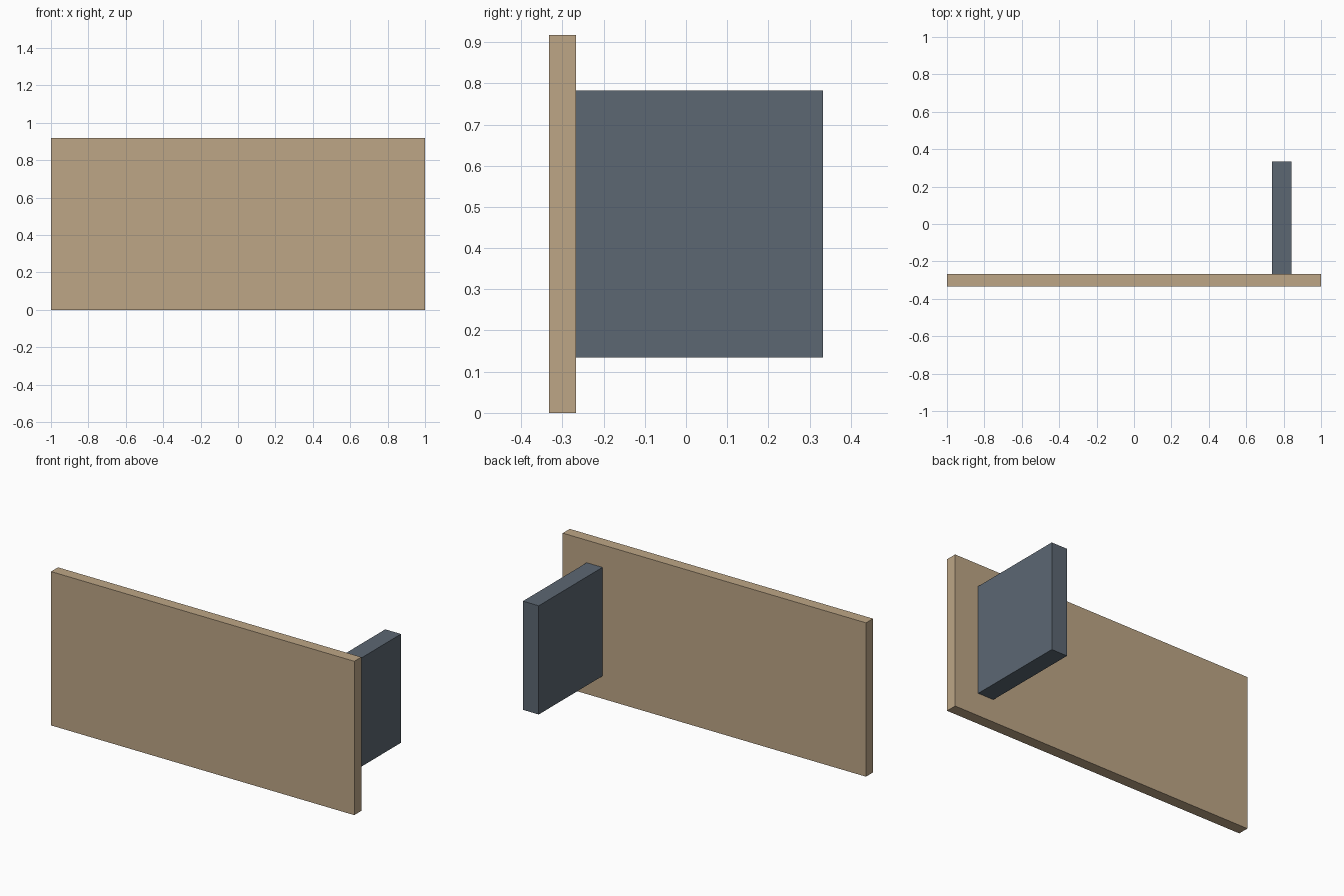
import bpy

if "Cube" in bpy.data.objects:
    bpy.data.objects.remove(bpy.data.objects["Cube"])


def material(name, color):
    mat = bpy.data.materials.new(name)
    mat.diffuse_color = (*color, 1.0)
    mat.use_nodes = True
    mat.node_tree.nodes["Principled BSDF"].inputs["Base Color"].default_value = mat.diffuse_color
    return mat


def box(name, low, high, mat):
    """Axis-aligned box between two opposite corners."""
    center = [(a + b) / 2 for a, b in zip(low, high)]
    size = [b - a for a, b in zip(low, high)]
    bpy.ops.mesh.primitive_cube_add(size=1, location=center)
    obj = bpy.context.object
    obj.name = name
    obj.scale = size
    bpy.ops.object.transform_apply(location=False, rotation=False, scale=True)
    obj.data.materials.append(mat)
    return obj


tan = material("tan", (0.51, 0.38, 0.24))
slate = material("slate", (0.107, 0.136, 0.171))

# Wide upright panel at the front
box("front_panel", (-1.0, -0.333, 0.0), (1.0, -0.267, 0.917), tan)

# Upright bracket plate standing out from the back of the panel
box("rear_bracket", (0.738, -0.267, 0.135), (0.842, 0.333, 0.783), slate)
